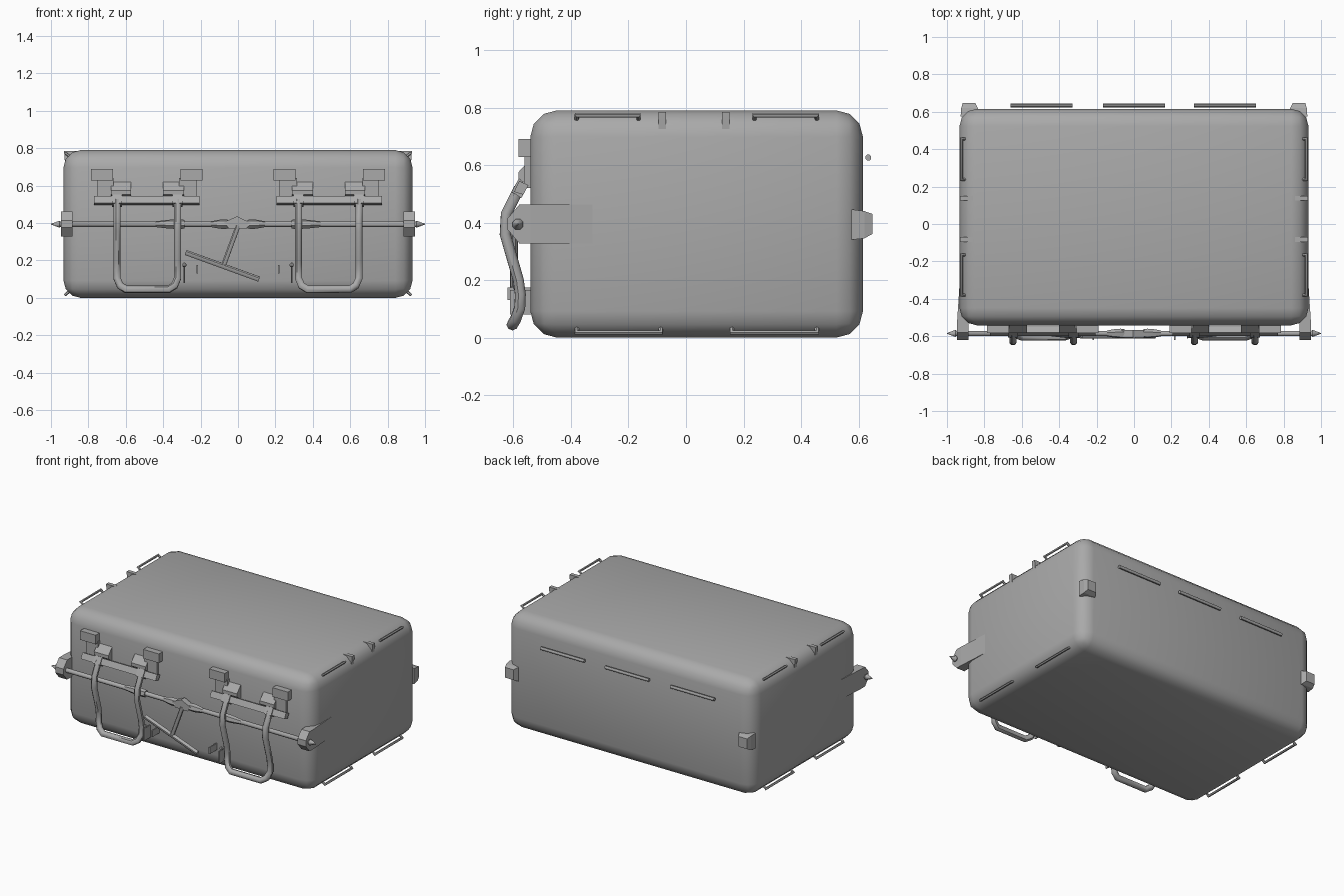
import bpy, bmesh
from math import pi, sin, cos
from mathutils import Vector

if "Cube" in bpy.data.objects:
    bpy.data.objects.remove(bpy.data.objects["Cube"])

grey = bpy.data.materials.new("dark_grey")
grey.diffuse_color = (0.4, 0.4, 0.4, 1)
grey.use_nodes = True
grey.node_tree.nodes["Principled BSDF"].inputs["Base Color"].default_value = grey.diffuse_color


def finish(bm, name, smooth=False):
    bmesh.ops.recalc_face_normals(bm, faces=bm.faces[:])
    me = bpy.data.meshes.new(name)
    bm.to_mesh(me)
    bm.free()
    me.materials.append(grey)
    ob = bpy.data.objects.new(name, me)
    bpy.context.collection.objects.link(ob)
    if smooth:
        for o in bpy.context.selected_objects:
            o.select_set(False)
        ob.select_set(True)
        bpy.context.view_layer.objects.active = ob
        bpy.ops.object.shade_smooth_by_angle(angle=pi / 4)
    return ob


def hull(name, pts):
    bm = bmesh.new()
    for p in pts:
        bm.verts.new(p)
    bmesh.ops.convex_hull(bm, input=bm.verts[:])
    bmesh.ops.dissolve_limit(bm, angle_limit=0.01, verts=bm.verts[:], edges=bm.edges[:])
    return finish(bm, name)


def box(name, x, y, z):
    return hull(name, [(a, b, c) for a in x for b in y for c in z])


def prism(name, yz, x0, x1):
    return hull(name, [(x, y, z) for x in (x0, x1) for y, z in yz])


def tube(name, path, radii, n=8):
    """Sweep an n-sided ring along a path, mitred at the corners."""
    pts = [Vector(p) for p in path]
    if not isinstance(radii, (list, tuple)):
        radii = [radii] * len(pts)
    bm, rings = bmesh.new(), []
    d = (pts[1] - pts[0]).normalized()
    ref = d.orthogonal().normalized()
    side = d.cross(ref)
    angles = [2 * pi * (k + 0.5) / n for k in range(n)]
    circ = [ref * cos(a) + side * sin(a) for a in angles]
    for i, p in enumerate(pts):
        din = (p - pts[i - 1]).normalized() if i else d
        dout = (pts[i + 1] - p).normalized() if i < len(pts) - 1 else din
        t = (din + dout).normalized()
        # project the incoming ring onto the mitre plane
        rings.append([bm.verts.new(p + radii[i] * (c - din * (c.dot(t) / din.dot(t)))) for c in circ])
        q = din.rotation_difference(dout)
        circ = [q @ c for c in circ]
    for a, b in zip(rings, rings[1:]):
        for k in range(n):
            bm.faces.new((a[k], a[(k + 1) % n], b[(k + 1) % n], b[k]))
    bm.faces.new(rings[0])
    bm.faces.new(rings[-1])
    return finish(bm, name, True)


# Rounded case body
bm = bmesh.new()
bmesh.ops.create_cube(bm, size=1)
for v in bm.verts:
    v.co = Vector((v.co.x * 1.866, v.co.y * 1.157 + 0.037, v.co.z * 0.79 + 0.395))
bmesh.ops.bevel(bm, geom=bm.edges[:], offset=0.092, segments=3, profile=0.5, affect='EDGES')
body = finish(bm, "case_body", True)

# Locking rod with pointed ends
RY, RZ = -0.585, 0.394
tube("lock_rod", [(x, RY, RZ) for x in (-1, -0.955, -0.949, 0.949, 0.955, 1)],
     [0.002, 0.02, 0.015, 0.015, 0.02, 0.002], 8)

# Central pivot and T handle
hull("pivot", [(x, y, z) for y in (-0.607, -0.567) for x, z in
               ((-0.075, 0.405), (-0.005, 0.436), (0.07, 0.40), (0.045, 0.37), (-0.05, 0.372))])
tube("t_stem", [(0.0, -0.598, 0.385), (-0.077, -0.598, 0.175)], 0.014)
tube("t_bar", [(-0.28, -0.598, 0.243), (0.113, -0.598, 0.10)], 0.015)

# Rails along the back
for x in (-0.495, 0, 0.487):
    tube("back_rail", [(x - 0.165, 0.634, 0.626), (x + 0.165, 0.634, 0.626)], 0.011)

for s in (-1, 1):
    # Rod sleeves
    for a, b in ((0.05, 0.145), (0.285, 0.44)):
        tube("rod_sleeve", [(s * x, RY, RZ) for x in (a, a + 0.02, (a + b) / 2, b)],
             [0.024, 0.026, 0.025, 0.016], 6)

    # Side brackets holding the rod, tapering into the case side
    prof = [(-0.62, 0.375), (-0.58, 0.328), (-0.54, 0.328), (-0.54, 0.462), (-0.58, 0.462), (-0.62, 0.415)]
    hull("rod_bracket", [(s * x, y, z) for x in (0.885, 0.947) for y, z in prof]
         + [(s * x, -0.31, z) for x in (0.90, 0.932) for z in (0.328, 0.462)])

    # Rear corner blocks
    hull("rear_corner_block",
         [(s * x, 0.575, z) for x in (0.825, 0.927) for z in (0.34, 0.446)]
         + [(s * x, 0.62, z) for x in (0.835, 0.924) for z in (0.345, 0.44)]
         + [(s * x, 0.648, z) for x in (0.85, 0.915) for z in (0.36, 0.43)])

    # Diagonal staple rails on the long upper and lower side edges
    for z0, z1, spans in ((0.752, 0.773, ((-0.38, -0.165), (0.238, 0.455))),
                          (0.04, 0.018, ((-0.38, -0.088), (0.16, 0.455)))):
        for y0, y1 in spans:
            tube("side_staple", [(s * 0.895, y0, z0), (s * 0.922, y0, z1),
                                 (s * 0.922, y1, z1), (s * 0.895, y1, z0)], 0.008, 6)

    # Triangular hooks on the top side edges
    for y in (-0.083, 0.138):
        hull("side_hook", [(s * x, y + d, z) for d in (-0.013, 0.013) for x, z in
                           ((0.93, 0.785), (0.86, 0.785), (0.86, 0.72), (0.925, 0.72))])

    # Keeper tabs and pins for the T handle
    box("keeper_tab", (s * 0.213, s * 0.221), (-0.62, -0.53), (0.13, 0.175))
    tube("keeper_pin", [(s * 0.287, -0.59, z) for z in (0.08, 0.165, 0.17, 0.18, 0.188)],
         [0.005, 0.005, 0.011, 0.011, 0.004], 6)
    box("keeper_pin_base", (s * 0.283, s * 0.29), (-0.612, -0.53), (0.08, 0.165))

    # Latch cross bar, rotated square section
    prism("latch_bar", [(-0.598, 0.507), (-0.58, 0.545), (-0.548, 0.53), (-0.566, 0.497)],
          s * 0.77, s * 0.205)

    # Hinge blocks, straps, lugs and collars for each latch handle
    for block, strap, lug, tx in (((0.668, 0.785), (0.665, 0.755), (0.572, 0.68), 0.647),
                                  ((0.19, 0.308), (0.22, 0.315), (0.29, 0.40), 0.323)):
        box("hinge_block", (s * block[0], s * block[1]), (-0.583, -0.53), (0.628, 0.69))
        box("hinge_strap", (s * strap[0], s * strap[1]), (-0.562, -0.53), (0.52, 0.64))
        prism("hinge_lug", [(-0.53, 0.625), (-0.542, 0.62), (-0.583, 0.575), (-0.583, 0.553),
                            (-0.55, 0.53), (-0.53, 0.53)], s * lug[0], s * lug[1])
        prism("handle_collar", [(-0.607, 0.507), (-0.582, 0.552), (-0.55, 0.527), (-0.573, 0.485)],
              s * (tx - 0.027), s * (tx + 0.027))

    # Bent wire loop handle
    leg = [(-0.58, 0.52), (-0.625, 0.43), (-0.629, 0.36), (-0.583, 0.20),
           (-0.576, 0.15), (-0.578, 0.105)]
    loop = [(0.647, y, z) for y, z in leg] + [(0.63, -0.592, 0.065), (0.597, -0.604, 0.045)]
    loop += [(0.97 - x, y, z) for x, y, z in reversed(loop)]
    tube("latch_handle", [(s * x, y, z) for x, y, z in loop], 0.02)
